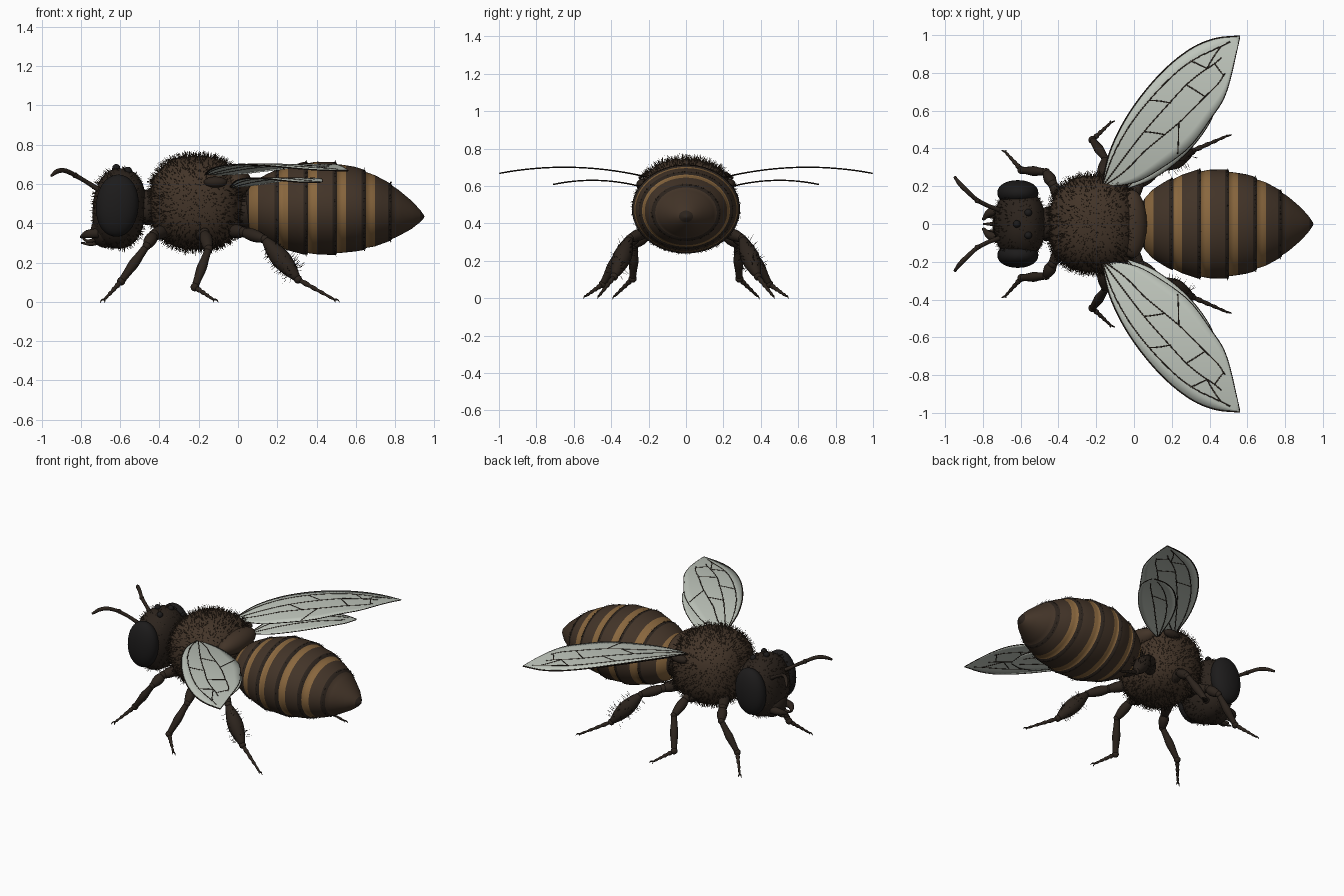
import bpy, bmesh, math, random
from mathutils import Vector, Quaternion

if "Cube" in bpy.data.objects:
    bpy.data.objects.remove(bpy.data.objects["Cube"])

random.seed(4)


def material(name, r, g, b):
    m = bpy.data.materials.new(name)
    m.diffuse_color = (r, g, b, 1)
    m.use_nodes = True
    m.node_tree.nodes["Principled BSDF"].inputs["Base Color"].default_value = m.diffuse_color
    return m


BROWN = material("brown", 0.055, 0.034, 0.021)
DARK = material("dark_brown", 0.025, 0.017, 0.012)
BLACK = material("black", 0.012, 0.011, 0.011)
GOLD = material("gold", 0.25, 0.135, 0.048)
FUZZ = material("fuzz", 0.045, 0.028, 0.016)
WING = material("wing", 0.52, 0.56, 0.50)


def finish(name, bm, *mats):
    bmesh.ops.recalc_face_normals(bm, faces=bm.faces)
    me = bpy.data.meshes.new(name)
    bm.to_mesh(me)
    bm.free()
    for m in mats:
        me.materials.append(m)
    for p in me.polygons:
        p.use_smooth = True
    ob = bpy.data.objects.new(name, me)
    bpy.context.collection.objects.link(ob)
    return ob


def boxy(d, p):
    # unit direction pushed onto a superellipsoid
    return d / sum(abs(c) ** p for c in d) ** (1 / p)


def ellipsoid(name, c, r, mat, p=2.0, tilt=0.0, seg=40):
    bm = bmesh.new()
    bmesh.ops.create_uvsphere(bm, u_segments=seg, v_segments=seg // 2, radius=1)
    q = Quaternion((0, 1, 0), tilt)
    for v in bm.verts:
        d = boxy(v.co.normalized(), p)
        v.co = Vector(c) + q @ Vector([a * b for a, b in zip(d, r)])
    return finish(name, bm, mat)


def spline(pts, sub):
    # Catmull-Rom resampling of a list of vectors
    pts = [Vector(p) for p in pts]
    out = []
    for i in range(len(pts) - 1):
        b, c = pts[i], pts[i + 1]
        a = pts[i - 1] if i else 2 * b - c
        d = pts[i + 2] if i + 2 < len(pts) else 2 * c - b
        for k in range(sub):
            t = k / sub
            out.append(0.5 * (2 * b + (c - a) * t + (2 * a - 5 * b + 4 * c - d) * t * t
                              + (3 * b - a - 3 * c + d) * t ** 3))
    return out + [pts[-1]]


def tubes(name, paths, mat, sides=10, sub=4):
    # each path is a list of (x, y, z, radius)
    bm = bmesh.new()
    for path in paths:
        pts = spline(path, sub)
        co = [p.to_3d() for p in pts]
        t0 = (co[1] - co[0]).normalized()
        q = t0.to_track_quat('Z', 'Y')
        rings = []
        for i, c in enumerate(co):
            t = (co[min(i + 1, len(co) - 1)] - co[max(i - 1, 0)]).normalized()
            q = t0.rotation_difference(t) @ q
            t0 = t
            r = max(pts[i][3], 0.0008)
            rings.append([bm.verts.new(c + q @ Vector((r * math.cos(a), r * math.sin(a), 0)))
                          for a in (2 * math.pi * k / sides for k in range(sides))])
        for A, B in zip(rings, rings[1:]):
            for k in range(sides):
                bm.faces.new((A[k], A[(k + 1) % sides], B[(k + 1) % sides], B[k]))
        bm.faces.new(rings[0])
        bm.faces.new(rings[-1])
    return finish(name, bm, mat)


def hairs(name, roots, mat, length, width=0.0022):
    # thin three-sided spikes on (point, normal) pairs
    bm = bmesh.new()
    for p, n in roots:
        n = (n + Vector([random.uniform(-.35, .35) for _ in range(3)])).normalized()
        s = n.orthogonal().normalized() * width
        base = [bm.verts.new(p - n * 0.006 + Quaternion(n, a) @ s) for a in (0, 2.094, 4.189)]
        tip = bm.verts.new(p + n * length * random.uniform(0.5, 1.1))
        for k in range(3):
            bm.faces.new((base[k], base[(k + 1) % 3], tip))
    finish(name, bm, mat)


def scatter(c, r, n, p=2.0, keep=lambda d: True):
    out = []
    while len(out) < n:
        d = Vector([random.gauss(0, 1) for _ in range(3)]).normalized()
        if keep(d):
            e = boxy(d, p)
            nor = Vector([math.copysign(abs(a) ** (p - 1), a) / b for a, b in zip(e, r)])
            out.append((Vector(c) + Vector([a * b for a, b in zip(e, r)]), nor.normalized()))
    return out


# thorax with fuzz, scutellum and waist
TC, TR = (-0.21, 0, 0.505), (0.24, 0.255, 0.238)
ellipsoid("thorax", TC, TR, BROWN, 2.4, seg=56)
hairs("thorax_fuzz", scatter(TC, TR, 3200, 2.4), FUZZ, 0.034)
ellipsoid("scutellum", (-0.01, 0, 0.61), (0.078, 0.18, 0.07), BROWN)
ellipsoid("waist", (0.05, 0, 0.46), (0.09, 0.12, 0.1), DARK)
ellipsoid("neck", (-0.46, 0, 0.48), (0.06, 0.09, 0.09), DARK)

# head, face, ocelli
HC, HR = (-0.605, 0, 0.475), (0.135, 0.185, 0.205)
ellipsoid("head", HC, HR, DARK, 2.3, 0.08)
ellipsoid("muzzle", (-0.675, 0, 0.36), (0.075, 0.105, 0.085), DARK)
hairs("head_fuzz", scatter(HC, HR, 500, 2.3, lambda d: abs(d.y) < 0.75), FUZZ, 0.022)
for i, (x, y, z) in enumerate([(-0.62, 0, 0.682), (-0.56, 0.06, 0.668), (-0.56, -0.06, 0.668)]):
    ellipsoid(f"ocellus_{i + 1}", (x, y, z), (0.02,) * 3, BLACK, seg=16)
tubes("tongue", [[(-0.70, 0, 0.31, .016), (-0.75, 0, 0.295, .011), (-0.80, 0, 0.30, .004)]], DARK)

# abdomen: overlapping rings with a gold band at the front of each
PROFILE = [(0.03, .09), (0.06, .145), (0.10, .185), (0.16, .222), (0.25, .262), (0.33, .284),
           (0.41, .291), (0.50, .284), (0.60, .262), (0.70, .222), (0.80, .16), (0.88, .092),
           (0.93, .035), (0.95, .004)]
CENTRE = [(0.03, .475), (0.2, .475), (0.4, .478), (0.6, .472), (0.8, .455), (0.95, .434)]


def lookup(table, x):
    for (a, b), (c, d) in zip(table, table[1:]):
        if x <= c:
            return b + (d - b) * (x - a) / (c - a)
    return table[-1][1]


def abdomen_point(x, a, k=1.0):
    r = lookup(PROFILE, x) * k
    return Vector((x, r * math.cos(a), lookup(CENTRE, x) + 0.82 * r * math.sin(a)))


rows = [(0.03, 1, 1)]
starts = [0.057, 0.208, 0.356, 0.504, 0.652, 0.785, 0.95]
for i, (s, e) in enumerate(zip(starts, starts[1:])):
    w = e - s
    rows += [(s, .975, 0 if i == 5 else 2), (s + .025, .985, 0 if i == 5 else 2),
             (s + .046, .99, 0), (s + .6 * w, 1.0, 0), (e - .022, 1.012, 1), (e - .004, 1.012, 1)]
bm, last = bmesh.new(), None
N = 56
for x, k, mat in rows:
    ring = [bm.verts.new(abdomen_point(x, 2 * math.pi * j / N, k)) for j in range(N)]
    if last:
        for j in range(N):
            f = bm.faces.new((last[j], last[(j + 1) % N], ring[(j + 1) % N], ring[j]))
            f.material_index = lastmat
    else:
        bm.faces.new(ring)
    last, lastmat = ring, mat
tip = bm.verts.new((0.95, 0, 0.434))
for j in range(N):
    bm.faces.new((last[j], last[(j + 1) % N], tip)).material_index = 1
finish("abdomen", bm, BROWN, DARK, GOLD)
rim = []
for e in starts[1:-1]:
    for _ in range(90):
        a = random.uniform(0, 2 * math.pi)
        rim.append((abdomen_point(e - .012, a, 1.01), Vector((0.8, math.cos(a), math.sin(a))).normalized()))
hairs("abdomen_bristles", rim, DARK, 0.016)

# wings: (x, y) leading and trailing edges from root to tip, arched over y
FORE = ([(-.17, .20), (-.125, .39), (-.02, .595), (.135, .79), (.29, .92), (.425, .98), (.56, .995)],
        [(-.165, .195), (0, .22), (.135, .29), (.29, .405), (.40, .55), (.49, .70), (.56, .99)],
        lambda y: 0.70 - 0.27 * (y - 0.65) ** 2)
HIND = ([(-.04, .20), (.0, .36), (.09, .52), (.22, .65), (.33, .705), (.42, .70)],
        [(-.03, .19), (.10, .24), (.24, .34), (.35, .46), (.42, .58), (.43, .69)],
        lambda y: 0.63 - 0.5 * (y - 0.5) ** 2)
FORE_VEINS = [[(0, .13), (.3, .13), (.6, .14), (.93, .2)], [(0, .4), (.3, .4), (.6, .36), (.85, .4)],
              [(0, .65), (.3, .62), (.6, .68), (.85, .72)], [(.42, .13), (.5, .39)], [(.66, .14), (.74, .38)],
              [(.35, .4), (.42, .64)], [(.6, .36), (.68, .69)], [(.8, .4), (.84, .72)], [(.5, .66), (.44, .97)],
              [(.74, .38), (.86, .2)]]
HIND_VEINS = [[(0, .25), (.4, .25), (.85, .3)], [(0, .6), (.4, .6), (.8, .65)], [(.45, .25), (.55, .61)]]


def wing(name, data, veins, sy):
    lead, trail, height = data
    L = spline([(x, y, 0) for x, y in lead], 5)
    T = spline([(x, y, 0) for x, y in trail], 5)
    n = len(L) - 1

    def at(u, v, r=None):
        i = min(int(u * n), n - 1)
        f = u * n - i
        p = L[i].lerp(L[i + 1], f).lerp(T[i].lerp(T[i + 1], f), v)
        co = (p.x, sy * p.y, height(p.y))
        return co if r is None else co + (r,)

    bm = bmesh.new()
    grid = [[bm.verts.new(at(i / n, j / 8)) for j in range(9)] for i in range(n + 1)]
    for A, B in zip(grid, grid[1:]):
        for j in range(8):
            bm.faces.new((A[j], A[j + 1], B[j + 1], B[j]))
    ob = finish(name, bm, WING)
    sol = ob.modifiers.new("thickness", 'SOLIDIFY')
    sol.thickness, sol.offset = 0.004, 0
    paths = []
    for vein in veins:
        for (u0, v0), (u1, v1) in zip(vein, vein[1:]):
            paths.append([at(u0 + (u1 - u0) * k / 5, v0 + (v1 - v0) * k / 5, .0042) for k in range(6)])
    for v in (0, 1):
        paths.append([at(k / 20, v, .004 if v == 0 else .0025) for k in range(21)])
    tubes(name + "_veins", paths, DARK, 6, 2)


# paired parts: eyes, feelers, jaws, wings, legs
LEGS = {
    "front": [(-.38, .12, .36), (-.43, .21, .34), (-.465, .275, .285), (-.595, .285, .105), (-.68, .38, .012)],
    "middle": [(-.20, .13, .34), (-.17, .24, .35), (-.15, .345, .27), (-.22, .445, .075), (-.125, .535, .012)],
    "hind": [(-.02, .13, .36), (.03, .21, .355), (.135, .30, .32), (.305, .385, .115), (.49, .465, .012)]}
for side, sy in (("left", -1), ("right", 1)):
    ellipsoid(f"{side}_eye", (-.615, sy * .165, .49), (.108, .067, .158), BLACK, 2.1, 0.08)
    tubes(f"{side}_antenna", [
        [(-.70, sy * .07, .565, .014), (-.77, sy * .095, .61, .011), (-.83, sy * .125, .645, .012)],
        [(-.825, sy * .12, .643, .011), (-.88, sy * .17, .668, .012), (-.92, sy * .21, .665, .012),
         (-.95, sy * .25, .643, .007)]], DARK)
    ellipsoid(f"{side}_antenna_elbow", (-.83, sy * .124, .645), (.015,) * 3, DARK, seg=14)
    tubes(f"{side}_mandible", [
        [(-.71, sy * .07, .35, .026), (-.765, sy * .06, .345, .022), (-.80, sy * .022, .33, .007)],
        [(-.71, sy * .03, .32, .012), (-.77, sy * .04, .31, .008), (-.80, sy * .03, .34, .003)]], DARK)
    ellipsoid(f"{side}_tegula", (-.115, sy * .235, .61), (.06, .03, .028), DARK, seg=20)
    wing(f"{side}_forewing", FORE, FORE_VEINS, sy)
    wing(f"{side}_hindwing", HIND, HIND_VEINS, sy)
    for leg, pts in LEGS.items():
        a, b, c, d, e = [Vector((x, sy * y, z)) for x, y, z in pts]
        fat = 0.05 if leg == "hind" else 0.026

        def seg(p, q, *radii):
            m = len(radii) - 1
            return [(*p.lerp(q, i / m), r) for i, r in enumerate(radii)]

        tarsus = [r for i in range(5) for r in (.016 - .002 * i, .011 - .0016 * i)]
        out = (e - d).normalized()
        claws = [[(*e, .006), (*(e + out * .012 + Vector((s * .008, 0, .004))), .004),
                  (*(e + out * .02 + Vector((s * .012, 0, -.006))), .001)] for s in (-1, 1)]
        tubes(f"{side}_{leg}_leg", [seg(a, b, .035, .034, .024), seg(b, c, .022, .032, .03, .02),
                                    seg(c, d, .018, fat * .8, fat, fat * .8, .017),
                                    seg(d, e, *tarsus)] + claws, DARK, 12, 3)
        for j, (p, r) in enumerate([(b, .027), (c, .022), (d, .022)]):
            ellipsoid(f"{side}_{leg}_joint_{j + 1}", p, (r,) * 3, DARK, seg=14)
        if leg == "hind":  # pollen basket bristles
            roots = []
            for k in range(60):
                n = (d - c).normalized().orthogonal()
                n = Quaternion((d - c).normalized(), random.uniform(0, 6.28)) @ n
                roots.append((c.lerp(d, random.uniform(.15, .9)) + n * fat * .8, n))
            hairs(f"{side}_pollen_basket", roots, DARK, .035, .0018)
